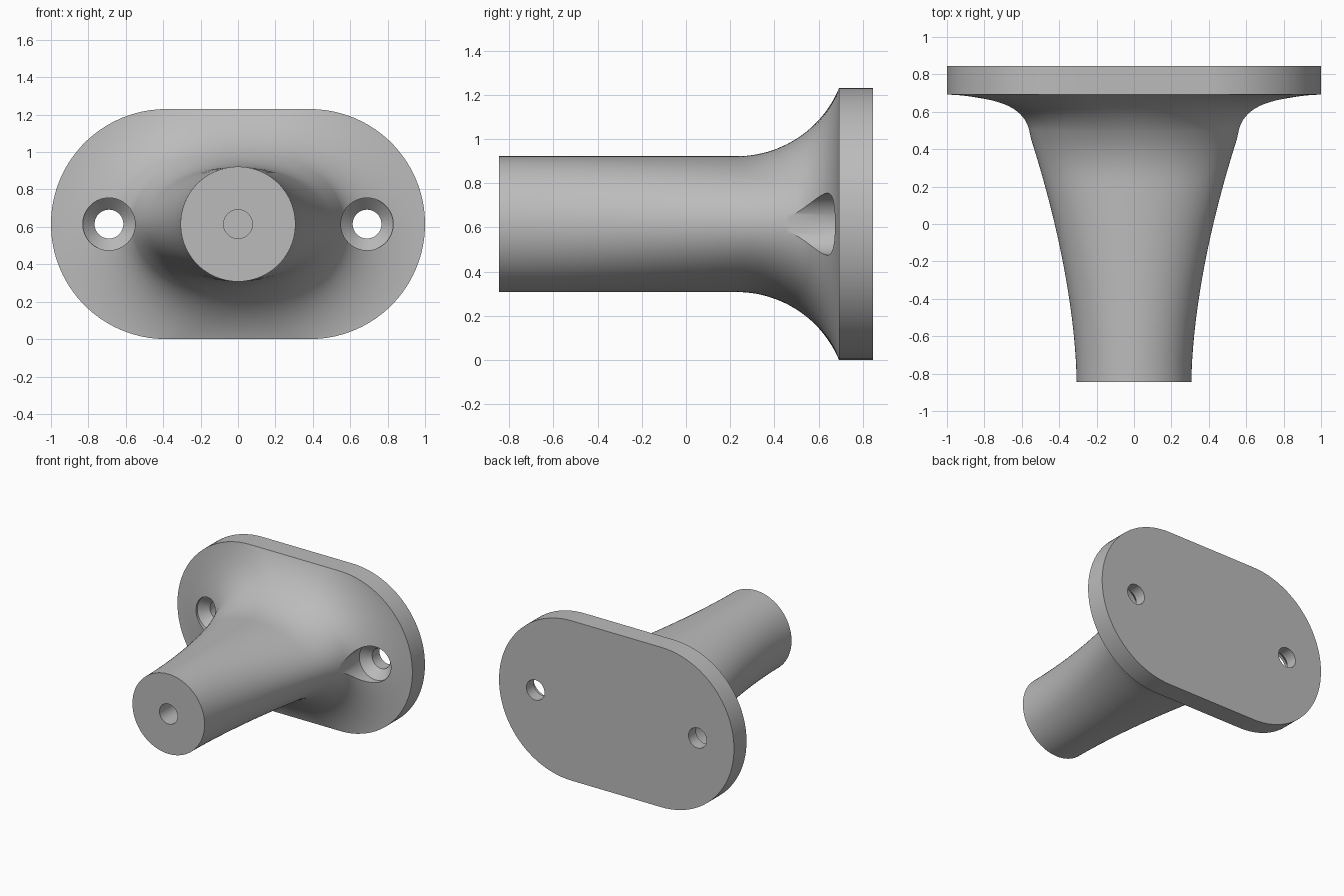
import bpy, bmesh, math
from mathutils import Vector

if "Cube" in bpy.data.objects:
    bpy.data.objects.remove(bpy.data.objects["Cube"], do_unlink=True)

SEG = 128
MID = 0.615          # height of the central axis
STEM, PLATE = 0.307, 0.615
FRONT, FLANGE, BACK = -0.845, 0.692, 0.845

grey = bpy.data.materials.new("plain grey")
grey.use_nodes = True
grey.diffuse_color = (0.5, 0.5, 0.5, 1)
grey.node_tree.nodes["Principled BSDF"].inputs["Base Color"].default_value = (0.5, 0.5, 0.5, 1)


def loft(name, rings):
    """Skin closed rings of points and cap both ends."""
    bm = bmesh.new()
    loops = [[bm.verts.new(p) for p in ring] for ring in rings]
    for a, b in zip(loops, loops[1:]):
        for i in range(len(a)):
            j = (i + 1) % len(a)
            bm.faces.new((a[i], a[j], b[j], b[i]))
    bm.faces.new(loops[0])
    bm.faces.new(loops[-1])
    bmesh.ops.recalc_face_normals(bm, faces=bm.faces)
    mesh = bpy.data.meshes.new(name)
    bm.to_mesh(mesh)
    bm.free()
    mesh.materials.append(grey)
    obj = bpy.data.objects.new(name, mesh)
    bpy.context.collection.objects.link(obj)
    return obj


def section(y, w, h):
    """Ellipse on the stem that turns into a rounded slot at the flange."""
    blend = min(1, max(0, (h - STEM) / (PLATE - STEM)))
    s = max(w - h, 0)
    ring = []
    for i in range(SEG):
        a = 2 * math.pi * i / SEG
        dx, dz = w * math.cos(a), h * math.sin(a)
        # stretch the ray until it meets the slot outline
        k = h / abs(dz) if abs(dz) > 1e-6 else 1e6
        if k * abs(dx) > s:
            q = dx * dx + dz * dz
            p = abs(dx) * s
            k = (p + math.sqrt(max(0, p * p - q * (s * s - h * h)))) / q
        k = 1 + (k - 1) * blend
        ring.append((dx * k, y, MID + dz * k))
    return ring


def half_height(y):
    start = 0.23
    if y <= start:
        return STEM
    run, rise = FLANGE - start, PLATE - STEM
    radius = (run * run + rise * rise) / (2 * rise)
    return STEM + radius - math.sqrt(radius ** 2 - (y - start) ** 2)


# Tapered stem, widening flare and mounting plate
neck, steps = 0.5, 30
profile = []
for i in range(steps):
    t = i / steps
    profile.append((FRONT + (neck - FRONT) * t, STEM + 0.258 * t ** 1.7))
ctrl = [Vector(p) for p in ((neck, 0.565), (0.61, 0.6), (0.685, 0.75), (FLANGE, 1))]
for i in range(steps + 1):
    t = i / steps
    p = sum((math.comb(3, n) * t ** n * (1 - t) ** (3 - n) * c for n, c in enumerate(ctrl)), Vector((0, 0)))
    profile.append((p.x, p.y))
rings = [section(y, w, half_height(y)) for y, w in profile]
rings.append(section(BACK, 1, PLATE))
body = loft("mounting_bracket", rings)


def round_cutter(name, x, steps):
    """Turned cutter along y from (y, radius) pairs."""
    angles = [2 * math.pi * i / 64 for i in range(64)]
    cutter = loft(name, [[(x + r * math.cos(a), y, MID + r * math.sin(a)) for a in angles]
                         for y, r in steps])
    cutter.hide_render = True
    return cutter


# Countersunk screw holes and the blind hole in the stem end
screw = [(0.2, 0.14), (0.69, 0.14), (0.755, 0.077), (1, 0.077)]
cutters = [round_cutter("left_screw_cutter", 0.69, screw),
           round_cutter("right_screw_cutter", -0.69, screw),
           round_cutter("stem_hole_cutter", 0, [(-1, 0.077), (-0.4, 0.077)])]

bpy.ops.object.select_all(action="DESELECT")
body.select_set(True)
bpy.context.view_layer.objects.active = body
for cutter in cutters:
    mod = body.modifiers.new("hole", "BOOLEAN")
    mod.operation = "DIFFERENCE"
    mod.solver = "EXACT"
    mod.object = cutter
    bpy.ops.object.modifier_apply(modifier=mod.name)
    bpy.data.objects.remove(cutter, do_unlink=True)
bpy.ops.object.shade_smooth_by_angle(angle=math.radians(30))
